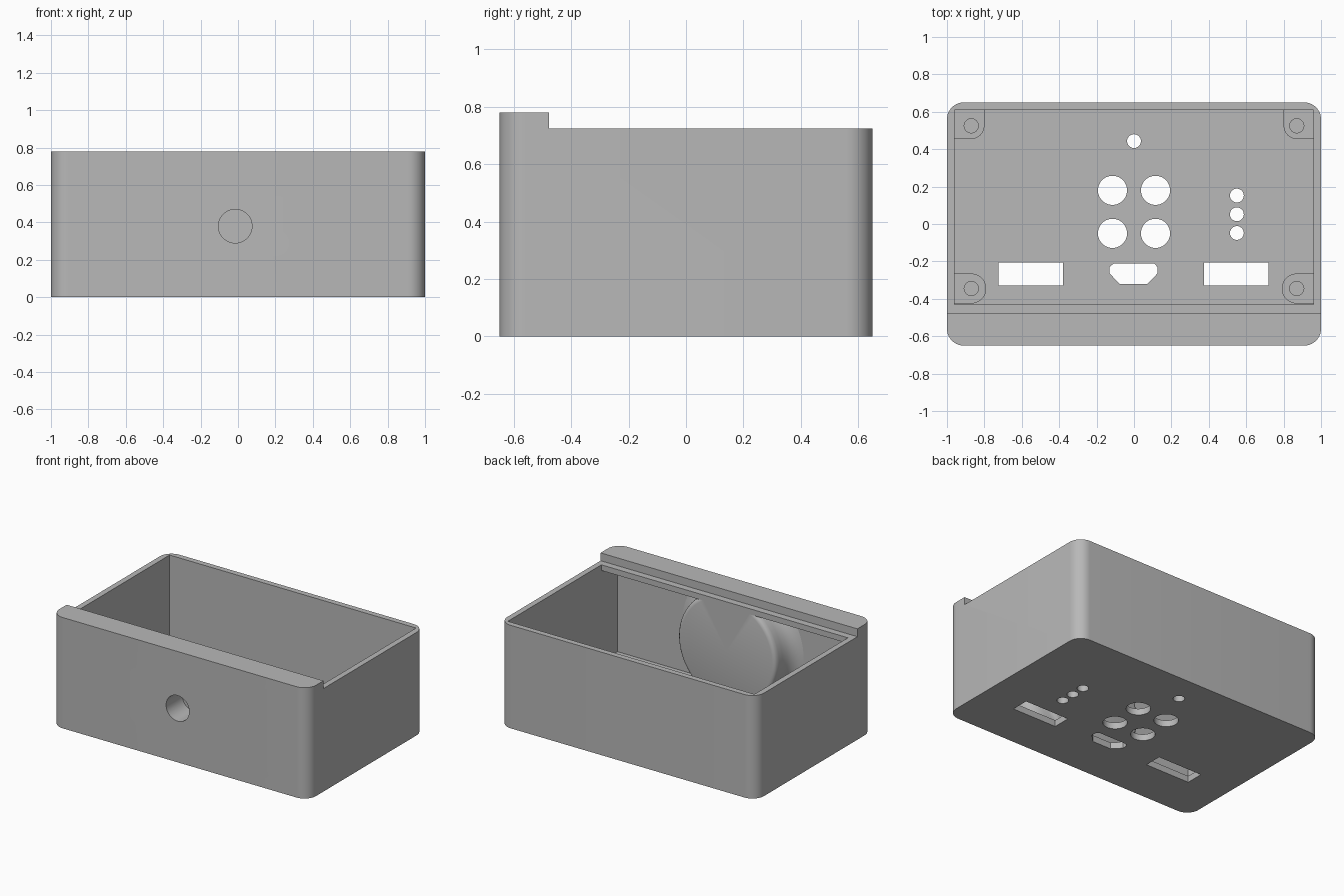
import bpy, bmesh, math
from mathutils import Vector

if "Cube" in bpy.data.objects:
    bpy.data.objects.remove(bpy.data.objects["Cube"], do_unlink=True)

grey = bpy.data.materials.new("plain grey")
grey.use_nodes = True
colour = (0.48, 0.48, 0.48, 1)
grey.diffuse_color = colour
grey.node_tree.nodes["Principled BSDF"].inputs["Base Color"].default_value = colour


def finish(name, bm):
    bmesh.ops.recalc_face_normals(bm, faces=bm.faces)
    mesh = bpy.data.meshes.new(name)
    bm.to_mesh(mesh)
    bm.free()
    mesh.materials.append(grey)
    ob = bpy.data.objects.new(name, mesh)
    bpy.context.collection.objects.link(ob)
    return ob


def prism(name, pts, low, high, axis="z"):
    """Extrude a 2D outline along z (x, y), y (x, z) or x (y, z)."""
    place = {"z": lambda a, b, h: (a, b, h),
             "y": lambda a, b, h: (a, h, b),
             "x": lambda a, b, h: (h, a, b)}[axis]
    bm = bmesh.new()
    face = bm.faces.new([bm.verts.new(place(a, b, low)) for a, b in pts])
    ext = bmesh.ops.extrude_face_region(bm, geom=[face])
    verts = [v for v in ext["geom"] if isinstance(v, bmesh.types.BMVert)]
    bmesh.ops.translate(bm, verts=verts, vec=Vector(place(0, 0, high - low)))
    return finish(name, bm)


def arc(cx, cy, r, start, end, n):
    steps = [math.radians(start + (end - start) * i / n) for i in range(n + 1)]
    return [(cx + r * math.cos(t), cy + r * math.sin(t)) for t in steps]


def circle(cx, cy, r, n=40):
    return arc(cx, cy, r, 0, 360, n)[:-1]


def rect(x0, x1, y0, y1):
    return [(x0, y0), (x1, y0), (x1, y1), (x0, y1)]


def boolean(ob, cutter, operation="DIFFERENCE", keep=False):
    mod = ob.modifiers.new("cut", "BOOLEAN")
    mod.operation, mod.solver, mod.object = operation, "EXACT", cutter
    bpy.context.view_layer.objects.active = ob
    bpy.ops.object.modifier_apply(modifier=mod.name)
    if not keep:
        bpy.data.objects.remove(cutter, do_unlink=True)


def smooth(ob, angle=35):
    bpy.ops.object.select_all(action="DESELECT")
    ob.select_set(True)
    bpy.context.view_layer.objects.active = ob
    bpy.ops.object.shade_smooth_by_angle(angle=math.radians(angle))


FLOOR, RIM, TOP = 0.045, 0.725, 0.78
WALL_X, BACK, FRONT, LEDGE = 0.96, 0.61, -0.61, -0.43

# Rounded outer body
R = 0.09
outline = []
for cx, cy, a in ((1, 1, 0), (-1, 1, 90), (-1, -1, 180), (1, -1, 270)):
    outline += arc(cx * (1 - R), cy * (0.65 - R), R, a, a + 90, 10)
body = prism("box_body", outline, 0, TOP)

# Lower the rim behind the front lip
boolean(body, prism("cut", rect(-2, 2, -0.478, 2), RIM, 2))

# Cavity running under the front ledge
cavity = [(BACK, FLOOR), (BACK, 1), (LEDGE, 1), (LEDGE, 0.685), (FRONT, 0.685), (FRONT, FLOOR)]
boolean(body, prism("cut", cavity, -WALL_X, WALL_X, "x"))

# Floor openings: round holes, two windows and a port
holes = [circle(x, y, 0.078) for x in (-0.115, 0.115) for y in (0.18, -0.05)]
holes += [circle(0, 0.443, 0.037)]
holes += [circle(0.55, y, 0.037) for y in (0.152, 0.052, -0.048)]
holes += [rect(-0.725, -0.38, -0.33, -0.205), rect(0.375, 0.72, -0.33, -0.205)]
holes += [[(-0.11, -0.212), (0.11, -0.212), (0.125, -0.23), (0.125, -0.265),
           (0.07, -0.322), (-0.075, -0.322), (-0.13, -0.265), (-0.13, -0.23)]]
for pts in holes:
    boolean(body, prism("cut", pts, -0.1, FLOOR + 0.1))

# Round boss behind the front wall, turned about the y axis
HX, HZ = -0.015, 0.38
profile = [(0, LEDGE), (0.355, LEDGE), (0.37, -0.434), (0.38, -0.445), (0.385, -0.465),
           (0.388, -0.5), (0.396, -0.54), (0.415, -0.575), (0.445, -0.6),
           (0.48, -0.612), (0.48, -0.63), (0, -0.63)]
bm = bmesh.new()
pv = [bm.verts.new((HX + r, y, HZ)) for r, y in profile]
edges = [bm.edges.new(pair) for pair in zip(pv, pv[1:])]
bmesh.ops.spin(bm, geom=pv + edges, cent=(HX, 0, HZ), axis=(0, 1, 0),
               angle=math.tau, steps=72, use_duplicate=False)
bmesh.ops.remove_doubles(bm, verts=bm.verts, dist=0.0001)
boss = finish("front_boss", bm)
boolean(boss, prism("clip", rect(-0.8, 0.8, 0.02, 0.685), -0.9, -0.2, "y"), "INTERSECT")

# Blind round socket in the front
socket = prism("cut", circle(HX, HZ, 0.09, 48), -0.8, -0.47, "y")
boolean(body, socket, keep=True)
boolean(boss, socket)
smooth(body)
smooth(boss, 40)

# Low screw posts in the corners
for side, s in (("left", 1), ("right", -1)):
    for end, cy, far in (("back", 0.525, BACK + 0.01), ("front", -0.345, None)):
        r, x, wall = 0.07, 0.87, WALL_X + 0.01
        if far:
            pts = [(wall, far), (x - r, far)] + arc(x, cy, r, 180, 270, 10) + [(wall, cy - r)]
        else:
            r = 0.08
            pts = [(wall, cy + r)] + arc(x, cy, r, 90, 270, 20) + [(wall, cy - r)]
        post = prism(f"{end}_{side}_post", [(s * a, b) for a, b in pts], 0.02, 0.1)
        boolean(post, prism("cut", circle(s * x, cy, 0.038, 24), 0.05, 0.2))
        smooth(post)
